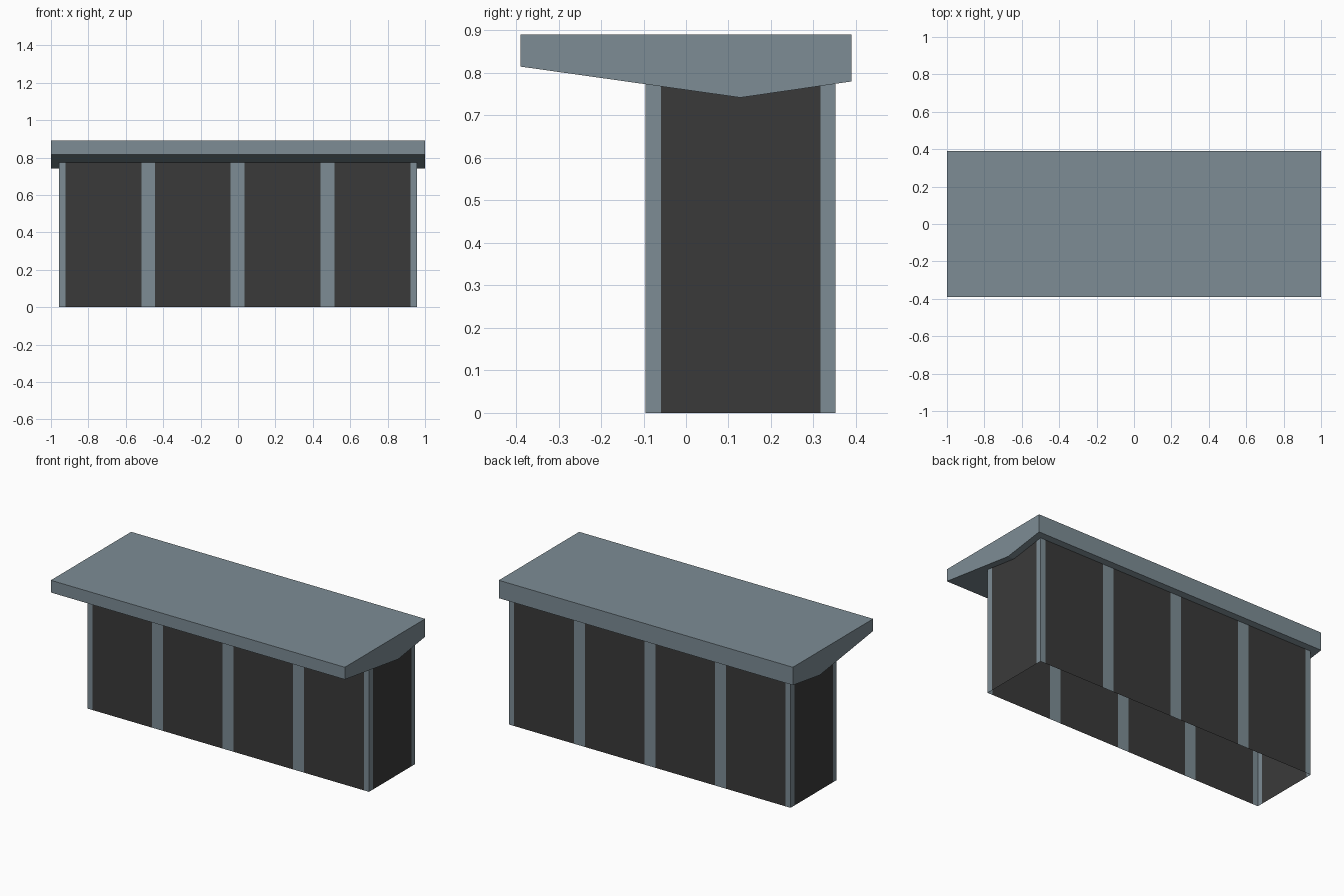
import bpy

if "Cube" in bpy.data.objects:
    bpy.data.objects.remove(bpy.data.objects["Cube"])

def material(name, rgb):
    m = bpy.data.materials.new(name)
    m.diffuse_color = (*rgb, 1)
    m.use_nodes = True
    m.node_tree.nodes["Principled BSDF"].inputs["Base Color"].default_value = m.diffuse_color
    return m

METAL = material("blue grey metal", (0.205, 0.265, 0.30))
GLASS = material("dark panel", (0.042, 0.042, 0.042))

def make(name, verts, faces, mat):
    me = bpy.data.meshes.new(name)
    me.from_pydata(verts, [], faces)
    me.materials.append(mat)
    ob = bpy.data.objects.new(name, me)
    bpy.context.collection.objects.link(ob)
    return ob

def strip(name, path, mat, top=0.775):
    """Upright sheet following a plan path (counter-clockwise = facing out)."""
    n = len(path)
    verts = [(x, y, 0) for x, y in path] + [(x, y, top) for x, y in path]
    faces = [(i, i + 1, n + i + 1, n + i) for i in range(n - 1)]
    make(name, verts, faces, mat)

# Roof slab with a shallow V underside, extruded along x
profile = [(-0.39, 0.89), (-0.39, 0.815), (0.128, 0.742), (0.39, 0.78), (0.39, 0.89)]
n = len(profile)
verts = [(x, y, z) for x in (-1, 1) for y, z in profile]
faces = [(i, n + i, n + (i + 1) % n, (i + 1) % n)[::-1] for i in range(n)]
faces += [tuple(range(n)), tuple(range(n, 2 * n))[::-1]]
roof = make("roof", verts, faces, METAL)
import bmesh
bm = bmesh.new()
bm.from_mesh(roof.data)
bmesh.ops.recalc_face_normals(bm, faces=bm.faces)
bm.to_mesh(roof.data)
bm.free()

# Walls: an open-bottomed box of flush posts and panels
X, Y0, Y1, C, H = 0.958, -0.095, 0.352, 0.036, 0.037
centres = (-0.48, -0.002, 0.478)
edges = [-X + C] + [c + s for c in centres for s in (-H, H)] + [X - C]

for side, y, flip in (("front", Y0, False), ("back", Y1, True)):
    for i in range(len(edges) - 1):
        path = [(edges[i], y), (edges[i + 1], y)]
        if flip:
            path.reverse()
        is_post = i % 2 == 1
        strip(f"{side}_{'post' if is_post else 'panel'}_{i}", path,
              METAL if is_post else GLASS)

for side, s in (("left", -1), ("right", 1)):
    # End panel
    path = [(s * X, Y0 + C), (s * X, Y1 - C)]
    strip(f"{side}_panel", path[::s], GLASS)
    # Angle-shaped corner posts
    front = [(s * (X - C), Y0), (s * X, Y0), (s * X, Y0 + C)]
    back = [(s * X, Y1 - C), (s * X, Y1), (s * (X - C), Y1)]
    strip(f"{side}_front_corner_post", front[::s], METAL)
    strip(f"{side}_back_corner_post", back[::s], METAL)
